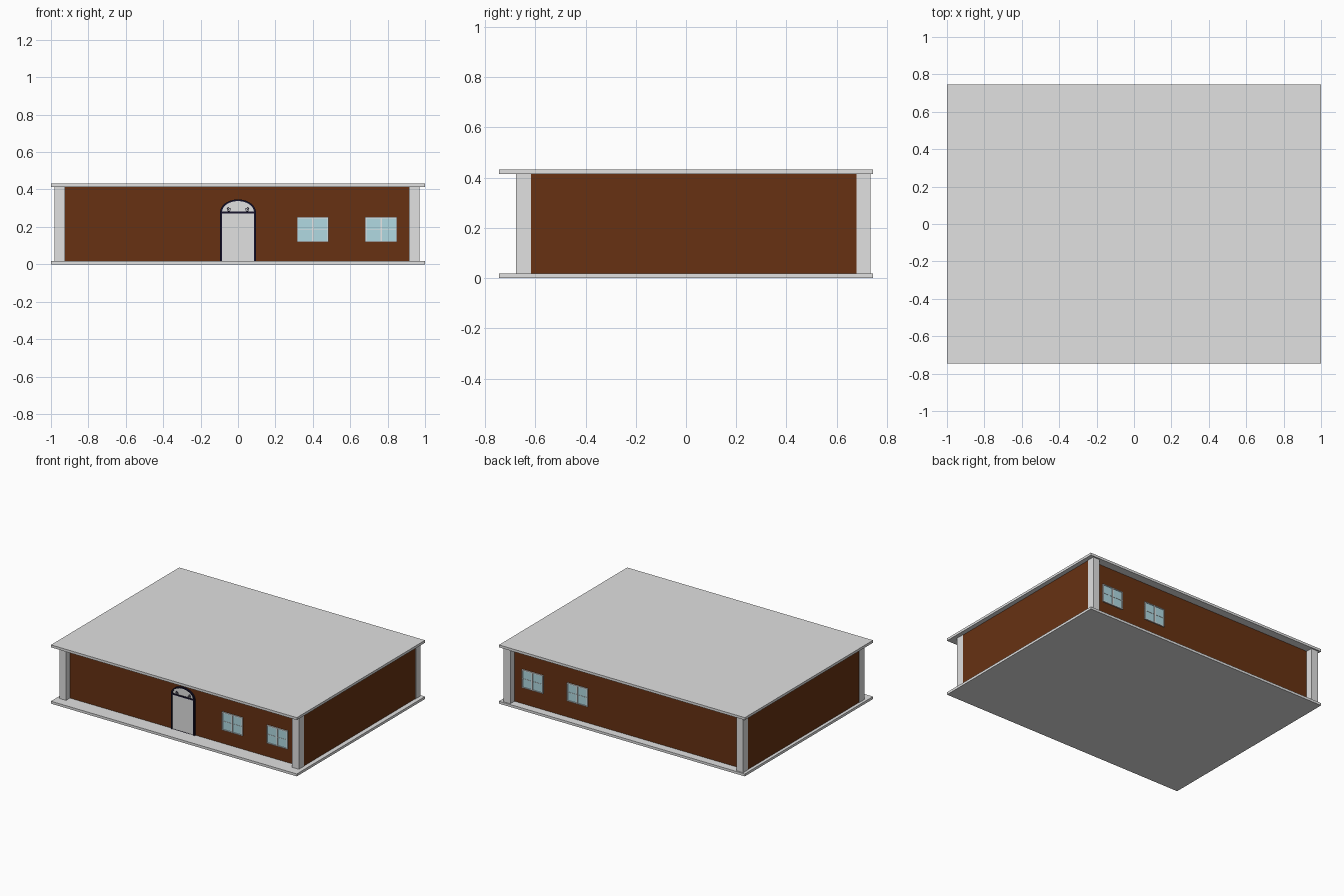
import bpy, bmesh, math

cube = bpy.data.objects.get("Cube")
if cube:
    bpy.data.objects.remove(cube, do_unlink=True)


def material(name, r, g, b):
    m = bpy.data.materials.new(name)
    m.use_nodes = True
    m.diffuse_color = (r, g, b, 1)
    for n in m.node_tree.nodes:
        if n.type == "BSDF_PRINCIPLED":
            n.inputs["Base Color"].default_value = (r, g, b, 1)
            n.inputs["Roughness"].default_value = 0.8
    return m


GREY = material("concrete grey", 0.75, 0.75, 0.75)
BROWN = material("brick brown", 0.135, 0.031, 0.006)
WHITE = material("frame white", 0.9, 0.9, 0.9)
GLASS = material("pale blue glass", 0.44, 0.7, 0.76)
NAVY = material("dark navy", 0.008, 0.006, 0.025)


def finish(name, bm, mat):
    bmesh.ops.recalc_face_normals(bm, faces=bm.faces)
    me = bpy.data.meshes.new(name)
    bm.to_mesh(me)
    bm.free()
    me.materials.append(mat)
    ob = bpy.data.objects.new(name, me)
    bpy.context.collection.objects.link(ob)
    return ob


def box(name, mat, x, y, z):
    """Box from its (low, high) range on each axis."""
    bm = bmesh.new()
    bmesh.ops.create_cube(bm, size=1)
    for v in bm.verts:
        v.co = [r[0] if c < 0 else r[1] for c, r in zip(v.co, (x, y, z))]
    return finish(name, bm, mat)


def prism(name, mat, outline, y0, y1, inner=None):
    """Outline in x-z pushed along y; with an inner outline it is a ring."""
    bm = bmesh.new()
    n = len(outline)
    loops = [[bm.verts.new((x, y, z)) for x, z in path]
             for path in ([outline, inner] if inner else [outline]) for y in (y0, y1)]
    if inner:
        pairs = [(0, 1), (1, 3), (3, 2), (2, 0)]
    else:
        pairs = [(0, 1)]
        bm.faces.new(loops[0])
        bm.faces.new(loops[1])
    for a, b in pairs:
        for i in range(n):
            j = (i + 1) % n
            bm.faces.new((loops[a][i], loops[a][j], loops[b][j], loops[b][i]))
    return finish(name, bm, mat)


def rect(x0, x1, z0, z1):
    return [(x0, z0), (x1, z0), (x1, z1), (x0, z1)]


def arch(half, spring, rise, bottom, steps=20):
    arc = [(half * math.cos(math.pi * i / steps), spring + rise * math.sin(math.pi * i / steps))
           for i in range(steps + 1)]
    return [(-half, bottom), (half, bottom)] + arc


# Floor and roof slabs
LOW, HIGH = 0.018, 0.414
box("floor_slab", GREY, (-1, 1), (-0.745, 0.745), (0, LOW))
box("roof_slab", GREY, (-1, 1), (-0.745, 0.745), (HIGH, 0.432))

# Corner pillars
for side, xr in (("right", (-0.98, -0.925)), ("left", (0.915, 0.97))):
    for end, yr in (("front", (-0.677, -0.617)), ("back", (0.68, 0.735))):
        box(f"{end}_{side}_pillar", GREY, xr, yr, (LOW, HIGH))

# Walls
FRONT, BACK = -0.632, 0.686
box("front_wall", BROWN, (-0.93, 0.92), (FRONT, FRONT + 0.04), (LOW, HIGH))
box("back_wall", BROWN, (-0.93, 0.92), (BACK - 0.04, BACK), (LOW, HIGH))
box("right_wall", BROWN, (-0.977, -0.93), (-0.62, 0.682), (LOW, HIGH))
box("left_wall", BROWN, (0.92, 0.967), (-0.62, 0.682), (LOW, HIGH))


# Windows: glass, outer frame, mullion and thin glazing bar
def window(name, x0, x1, z0, z1, wall, out):
    t = 0.006
    mid = (x0 + x1) / 2
    zm = (z0 + z1) / 2
    prism(name + "_glass", GLASS, rect(x0, x1, z0, z1), wall, wall + out * 0.004)
    prism(name + "_frame", WHITE, rect(x0, x1, z0, z1), wall, wall + out * 0.009,
          rect(x0 + t, x1 - t, z0 + t, z1 - t))
    prism(name + "_mullion", WHITE, rect(mid - 0.004, mid + 0.004, z0 + t, z1 - t),
          wall, wall + out * 0.008)
    prism(name + "_bar", WHITE, rect(x0 + t, x1 - t, zm - 0.001, zm + 0.001),
          wall, wall + out * 0.006)


for label, x0, x1 in (("inner", 0.316, 0.484), ("outer", 0.68, 0.85)):
    window(f"front_{label}_window", x0, x1, 0.118, 0.252, FRONT, -1)
    window(f"back_{label}_window", x0, x1, 0.138, 0.272, BACK, 1)

# Arched door with dark frame and transom
SPRING = 0.277
prism("door_panel", GREY, arch(0.09, SPRING, 0.065, LOW), FRONT - 0.004, FRONT)
prism("door_frame", NAVY, arch(0.096, SPRING, 0.07, LOW), FRONT - 0.012, FRONT,
      arch(0.086, SPRING, 0.061, LOW))
prism("door_transom", NAVY, rect(-0.09, 0.09, SPRING - 0.005, SPRING + 0.005),
      FRONT - 0.01, FRONT)

# Scroll ornaments above the transom
for side, s in (("right", -1), ("left", 1)):
    curve = bpy.data.curves.new(f"{side}_scroll", "CURVE")
    curve.dimensions = "3D"
    curve.bevel_depth = 0.0016
    curve.bevel_resolution = 1
    spline = curve.splines.new("POLY")
    spline.points.add(18)
    for i, p in enumerate(spline.points):
        r = 0.002 + 0.01 * i / 18
        a = i / 18 * 3 * math.pi - math.pi / 2
        p.co = (s * (0.048 + r * math.cos(a)), FRONT - 0.006, 0.293 + r * math.sin(a), 1)
    curve.materials.append(NAVY)
    ob = bpy.data.objects.new(f"{side}_scroll", curve)
    bpy.context.collection.objects.link(ob)
